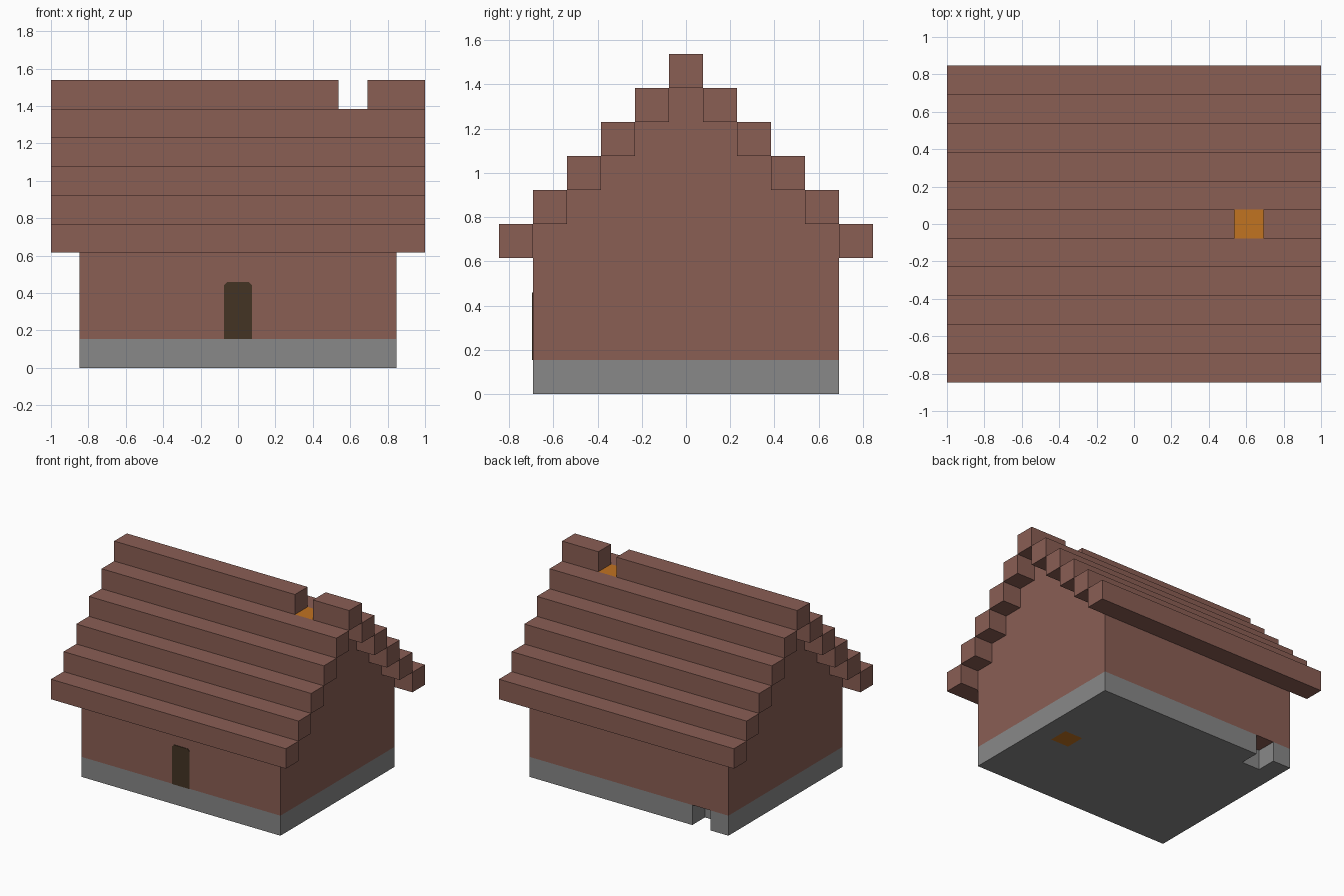
import bpy
import bmesh

U = 2 / 13  # one building block

if "Cube" in bpy.data.objects:
    bpy.data.objects.remove(bpy.data.objects["Cube"], do_unlink=True)


def material(name, srgb):
    color = [((c / 255 + 0.055) / 1.055) ** 2.4 for c in srgb] + [1]
    mat = bpy.data.materials.new(name)
    mat.use_nodes = True
    mat.diffuse_color = color
    bsdf = next(n for n in mat.node_tree.nodes if n.type == 'BSDF_PRINCIPLED')
    bsdf.inputs["Base Color"].default_value = color
    return mat


brown = material("brown brick", (138, 94, 84))
grey = material("grey stone", (136, 136, 136))
orange = material("orange ember", (193, 115, 33))
dark = material("dark wood", (68, 52, 36))


def prism(name, outline, axis, start, end, mat):
    """Extrude a closed outline along x or y; sizes are in blocks."""
    bm = bmesh.new()

    def place(p, d):
        return [c * U for c in ((d, p[0], p[1]) if axis == 'x' else (p[0], d, p[1]))]

    face = bm.faces.new([bm.verts.new(place(p, start)) for p in outline])
    moved = bmesh.ops.extrude_face_region(bm, geom=[face])
    shift = place((0, 0), end - start)
    bmesh.ops.translate(bm, vec=shift, verts=[g for g in moved["geom"]
                                              if isinstance(g, bmesh.types.BMVert)])
    bmesh.ops.recalc_face_normals(bm, faces=bm.faces)
    mesh = bpy.data.meshes.new(name)
    bm.to_mesh(mesh)
    bm.free()
    mesh.materials.append(mat)
    obj = bpy.data.objects.new(name, mesh)
    bpy.context.collection.objects.link(obj)
    return obj


def box(name, x, y, z, mat):
    outline = [(y[0], z[0]), (y[1], z[0]), (y[1], z[1]), (y[0], z[1])]
    return prism(name, outline, 'x', x[0], x[1], mat)


def cut(obj, cutter):
    mod = obj.modifiers.new("cut", 'BOOLEAN')
    mod.operation = 'DIFFERENCE'
    mod.solver = 'EXACT'
    mod.object = cutter
    cutter.hide_render = True
    cutter.hide_viewport = True
    cutter.display_type = 'WIRE'


# Stone foundation and walls with stepped gables
foundation = box("foundation", (-5.5, 5.5), (-4.5, 4.5), (0, 1), grey)
half = [(4.5, 1)]
for step in range(5):
    half += [(4.5 - step, 5 + step), (3.5 - step, 5 + step)]
half[-1:] = []
walls = prism("walls", half + [(-y, z) for y, z in reversed(half)], 'x', -5.5, 5.5, brown)

# Chimney shaft through walls and foundation, filled with embers
shaft = box("shaft_cutter", (3.5, 4.5), (-0.5, 0.5), (-1, 11), grey)
cut(foundation, shaft)
# The shaft is as wide as the topmost gable step, so the ridge splits there
cut(walls, box("ridge_cutter", (3.5, 4.5), (-0.52, 0.52), (7.9, 11), brown))
box("chimney_embers", (3.5, 4.5), (-0.5, 0.5), (0, 9), orange)

# Missing stone at the back of the foundation
cut(foundation, box("gap_cutter", (-4.5, -3.5), (3.5, 5), (-1, 1.5), grey))

# Stepped roof rows on both sides
for row in range(5):
    for side, label in ((-1, "front"), (1, "back")):
        y = side * (5 - row)
        box(f"roof_row_{label}_{row + 1}", (-6.5, 6.5), (y - 0.5, y + 0.5),
            (4 + row, 5 + row), brown)

# Ridge, open above the chimney
box("ridge_right", (-6.5, 3.5), (-0.5, 0.5), (9, 10), brown)
box("ridge_left", (4.5, 6.5), (-0.5, 0.5), (9, 10), brown)

# Front door with clipped upper corners
door = [(-0.48, 1), (0.48, 1), (0.48, 2.88), (0.38, 2.98), (-0.38, 2.98), (-0.48, 2.88)]
prism("door", door, 'y', -4.53, -4.5, dark)
